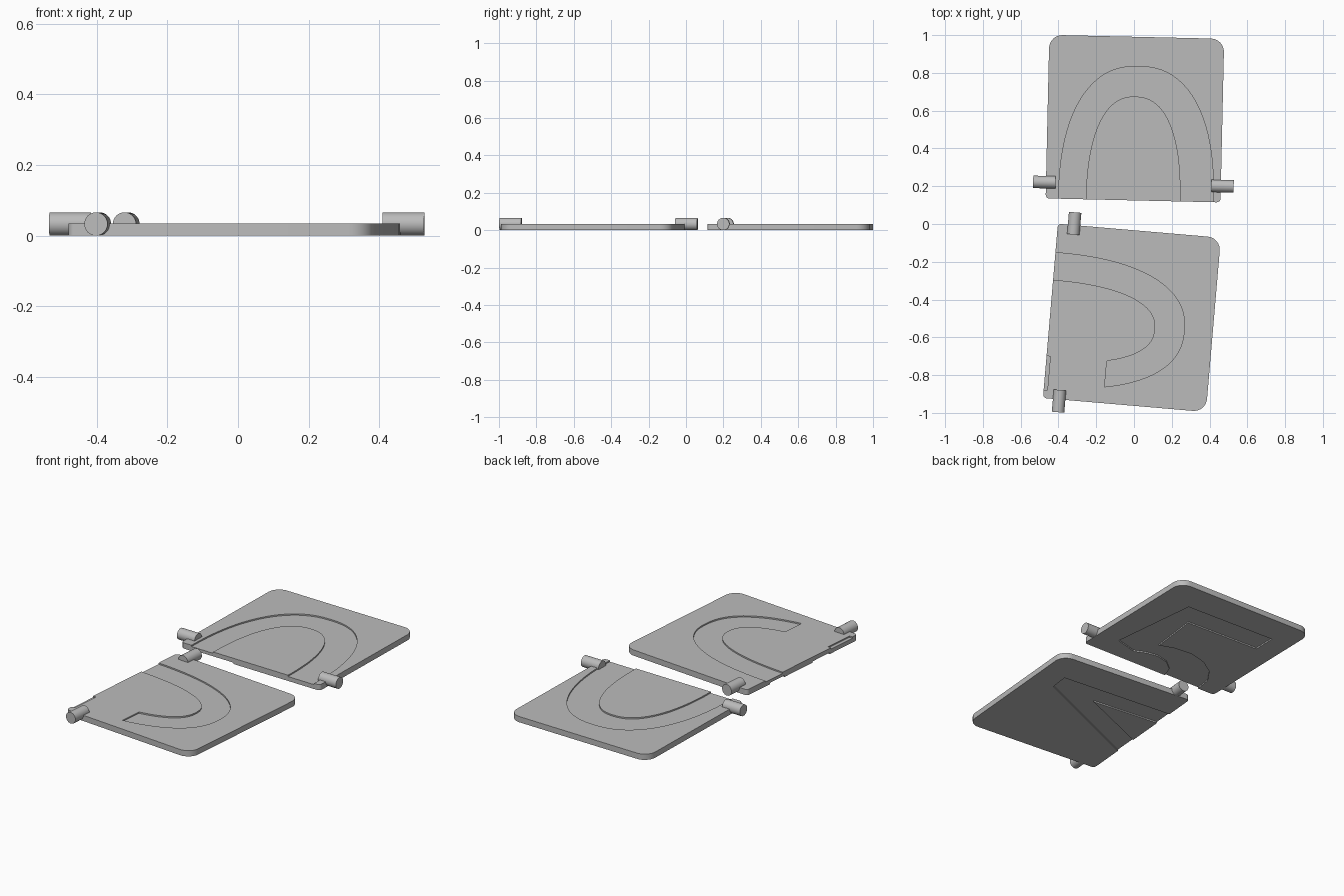
import bpy, bmesh, math
from math import pi, sin, cos
from mathutils import Matrix

cube = bpy.data.objects.get("Cube")
if cube:
    bpy.data.objects.remove(cube, do_unlink=True)

HALF, DEEP, THICK, CUT = 0.463, 0.866, 0.034, 0.008
PIN_R, PIN_LEN = 0.033, 0.118

grey = bpy.data.materials.new("plain grey")
grey.use_nodes = True
colour = (0.5, 0.5, 0.5, 1)
grey.diffuse_color = colour
grey.node_tree.nodes["Principled BSDF"].inputs["Base Color"].default_value = colour


def prism(name, outline, z0, z1):
    """Extrude a closed outline between two heights."""
    bm = bmesh.new()
    face = bm.faces.new([bm.verts.new((x, y, z0)) for x, y in outline])
    top = bmesh.ops.extrude_face_region(bm, geom=[face])["geom"]
    bmesh.ops.translate(bm, vec=(0, 0, z1 - z0),
                        verts=[v for v in top if isinstance(v, bmesh.types.BMVert)])
    bmesh.ops.recalc_face_normals(bm, faces=bm.faces)
    mesh = bpy.data.meshes.new(name)
    bm.to_mesh(mesh)
    bm.free()
    mesh.materials.append(grey)
    obj = bpy.data.objects.new(name, mesh)
    bpy.context.collection.objects.link(obj)
    return obj


def select(obj):
    bpy.ops.object.select_all(action='DESELECT')
    obj.select_set(True)
    bpy.context.view_layer.objects.active = obj


def plate_outline():
    """Rectangle with small corners on the hinge side, large ones opposite."""
    points = []
    for sx, sy, r, start in ((-1, 0, 0.02, pi), (1, 0, 0.02, 1.5 * pi),
                             (1, 1, 0.07, 0), (-1, 1, 0.07, pi / 2)):
        cx = sx * (HALF - r)
        cy = DEEP - r if sy else r
        for i in range(9):
            a = start + i * pi / 16
            points.append((cx + r * cos(a), cy + r * sin(a)))
    return points


def arch(cx, a, b, end_y=0.0, n=2.35, steps=40):
    """Bulging arch from the hinge on the left to end_y on the right."""
    stop = math.asin((end_y / b) ** (n / 2))
    points = []
    for i in range(steps + 1):
        t = pi + (stop - pi) * i / steps
        c, s = cos(t), max(sin(t), 0)
        points.append((cx + math.copysign(abs(c) ** (2 / n), c) * a, b * s ** (2 / n)))
    return points


def arch_channel(outer, inner):
    """Band between two arches, run out past the hinge edge."""
    points = [(outer[0][0], -0.05)] + outer
    if outer[-1][1] < 0.01:
        points += [(outer[-1][0], -0.05), (inner[-1][0], -0.05)]
    return points + inner[::-1] + [(inner[0][0], -0.05)]


def make_flap(name, place, top_cuts, bottom_cuts):
    plate = prism(name, plate_outline(), 0, THICK)
    cuts = [(c, THICK - CUT, THICK + 0.05) for c in top_cuts]
    cuts += [(c, -0.05, CUT) for c in bottom_cuts]
    for outline, z0, z1 in cuts:
        cutter = prism("recess_cutter", outline, z0, z1)
        cutter.hide_render = True
        mod = plate.modifiers.new("recess", 'BOOLEAN')
        mod.operation, mod.solver, mod.object = 'DIFFERENCE', 'EXACT', cutter
        select(plate)
        bpy.ops.object.modifier_apply(modifier=mod.name)
        bpy.data.objects.remove(cutter, do_unlink=True)
    parts = [plate]
    # Hinge pins at both ends of the hinge side
    for side, label in ((-1, "first"), (1, "second")):
        bpy.ops.mesh.primitive_cylinder_add(vertices=40, radius=PIN_R, depth=PIN_LEN)
        pin = bpy.context.object
        pin.name = f"{name}_{label}_pin"
        pin.data.transform(Matrix.Translation((side * 0.472, 0.086, PIN_R))
                           @ Matrix.Rotation(pi / 2, 4, 'Y'))
        pin.data.materials.append(grey)
        parts.append(pin)
    for part in parts:
        part.data.transform(place)
        select(part)
        bpy.ops.object.shade_smooth_by_angle(angle=math.radians(30))


# Rear flap: arched channel above, barred and curved channel below
rear_arch = arch_channel(arch(0.015, 0.41, 0.71), arch(0, 0.25, 0.55))
rear_under = [(-0.33, 0.69), (0.26, 0.68), (0.33, 0.14), (0.19, 0.1),
              (0.12, 0.13), (0.05, 0.14), (-0.03, 0.12), (-0.09, 0.07),
              (-0.13, -0.05), (-0.36, -0.05), (-0.34, 0.1), (-0.28, 0.19),
              (-0.19, 0.25), (-0.08, 0.28), (0.03, 0.27), (0.12, 0.24),
              (0.15, 0.54), (-0.33, 0.55)]
make_flap("rear_flap",
          Matrix.Translation((-0.005, 0.125, 0)) @ Matrix.Rotation(math.radians(-1.3), 4, 'Z'),
          [rear_arch], [rear_under])

# Front flap: hooked channel above, forked channel below
hook = arch_channel(arch(0.045, 0.355, 0.715, 0.32), arch(0.05, 0.215, 0.56, 0.32))
edge_step = [(0.24, -0.05), (0.42, -0.05), (0.42, 0.02), (0.24, 0.02)]
fork = [(-0.27, -0.05), (-0.265, 0.715), (-0.15, 0.71), (0.26, -0.05),
        (0.11, -0.05), (-0.14, 0.43), (-0.15, -0.05)]
make_flap("front_flap",
          Matrix.Translation((-0.4425, -0.46, 0)) @ Matrix.Rotation(math.radians(-94.9), 4, 'Z'),
          [hook, edge_step], [fork])
